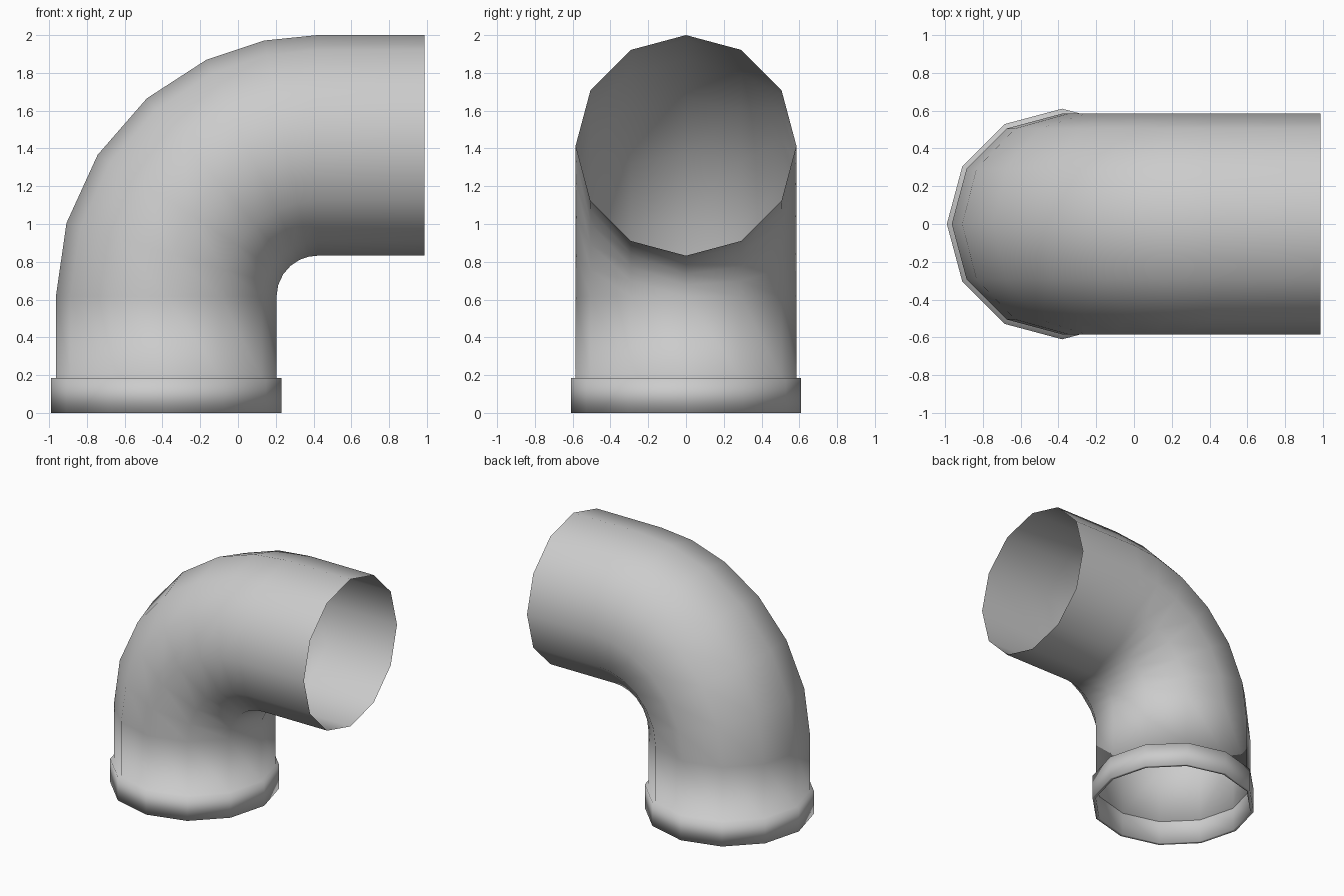
import bpy, bmesh
from math import sin, cos, radians, pi
from mathutils import Vector

if "Cube" in bpy.data.objects:
    bpy.data.objects.remove(bpy.data.objects["Cube"])

SIDES = 12
R_PIPE, R_COLLAR = 0.584, 0.610
AXIS_X = -0.380            # centre line of the vertical leg
BEND = Vector((0.420, 0, 0.616))   # centre of the 90 degree bend
R_BEND = BEND.x - AXIS_X
COLLAR_H = 0.185

bm = bmesh.new()


def ring(center, outward, r):
    """One 12-sided section, spanned by the outward direction and y."""
    side = Vector((0, 1, 0))
    return [bm.verts.new(center + outward * (r * cos(2 * pi * k / SIDES))
                         + side * (r * sin(2 * pi * k / SIDES)))
            for k in range(SIDES)]


left, up = Vector((-1, 0, 0)), Vector((0, 0, 1))
rings = []

# socket collar: inner wall, bottom rim, outer wall, step back to the pipe
for r, z in ((R_PIPE, COLLAR_H), (R_PIPE, 0), (R_COLLAR, 0),
             (R_COLLAR, COLLAR_H), (R_PIPE, COLLAR_H)):
    rings.append(ring(Vector((AXIS_X, 0, z)), left, r))

# bend
for deg in (0, 16.3, 32.8, 49.3, 64.8, 78.3, 90):
    a = radians(deg)
    out = Vector((-cos(a), 0, sin(a)))
    rings.append(ring(BEND + out * R_BEND, out, R_PIPE))

# open horizontal end
rings.append(ring(Vector((0.987, 0, BEND.z + R_BEND)), up, R_PIPE))

# skin the sections
for lo, hi in zip(rings, rings[1:]):
    for k in range(SIDES):
        n = (k + 1) % SIDES
        bm.faces.new((lo[k], hi[k], hi[n], lo[n])).smooth = True

mesh = bpy.data.meshes.new("pipe_elbow")
bm.to_mesh(mesh)
bm.free()
bpy.context.collection.objects.link(bpy.data.objects.new("pipe_elbow", mesh))
